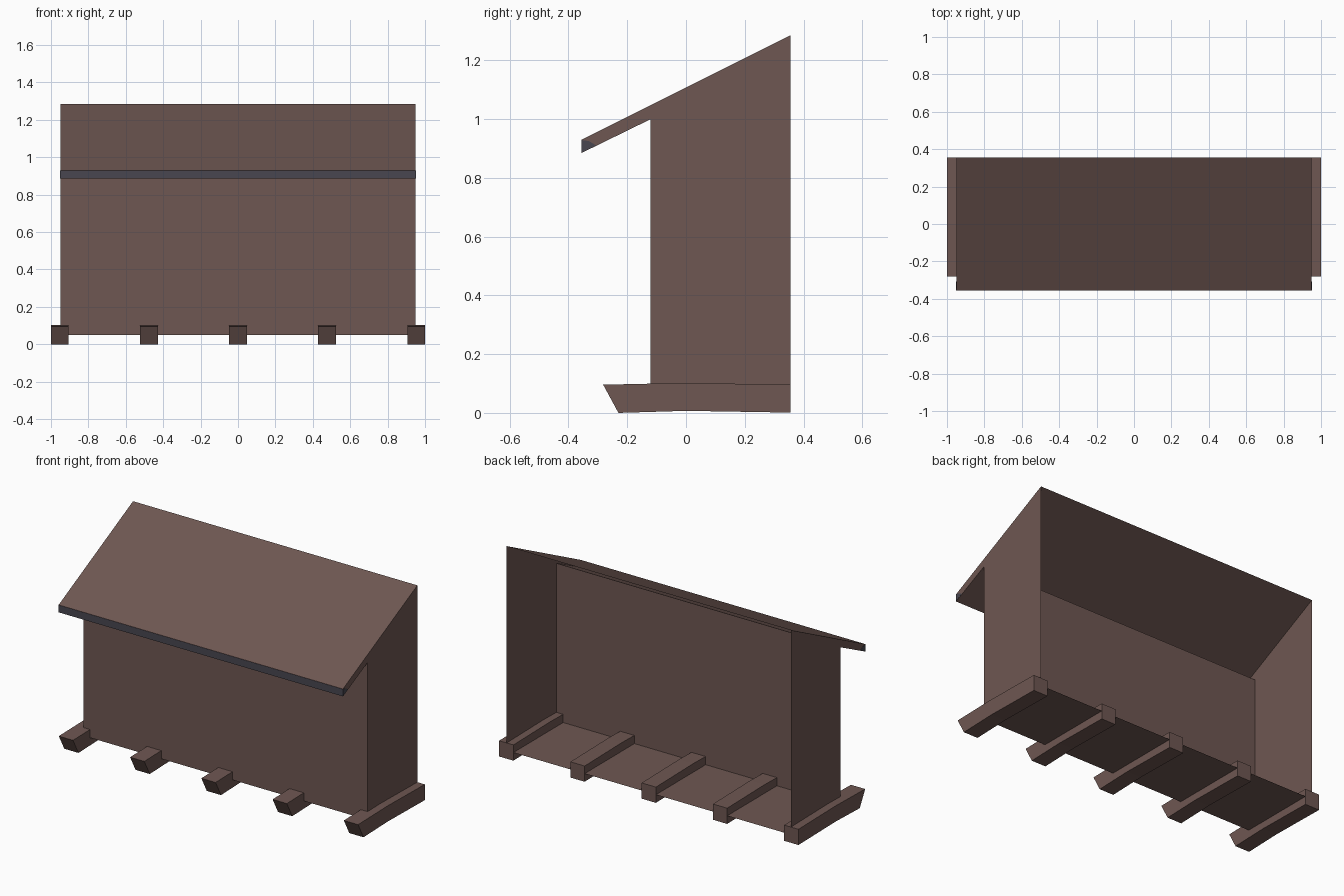
import bpy, bmesh

if "Cube" in bpy.data.objects:
    bpy.data.objects.remove(bpy.data.objects["Cube"])


def material(name, rgb):
    m = bpy.data.materials.new(name)
    m.diffuse_color = (*rgb, 1.0)
    m.use_nodes = True
    m.node_tree.nodes["Principled BSDF"].inputs["Base Color"].default_value = m.diffuse_color
    return m


brown = material("dark_brown_wood", (0.156, 0.095, 0.084))
slate = material("slate_grey", (0.065, 0.062, 0.080))


def prism(name, profile, x0, x1, mat, open_edge=None):
    """Extrude a (y, z) profile along x; open_edge leaves one side out."""
    bm = bmesh.new()
    a = [bm.verts.new((x0, y, z)) for y, z in profile]
    b = [bm.verts.new((x1, y, z)) for y, z in profile]
    n = len(profile)
    bm.faces.new(a)
    bm.faces.new(b[::-1])
    for i in range(n):
        if i != open_edge:
            j = (i + 1) % n
            bm.faces.new((a[j], a[i], b[i], b[j]))
    bmesh.ops.recalc_face_normals(bm, faces=bm.faces)
    # An open shell can be ambiguous, so make the floor face down
    floor = min(bm.faces, key=lambda f: f.calc_center_median().z)
    if floor.normal.z > 0:
        bmesh.ops.reverse_faces(bm, faces=bm.faces)
    mesh = bpy.data.meshes.new(name)
    bm.to_mesh(mesh)
    bm.free()
    mesh.materials.append(mat)
    ob = bpy.data.objects.new(name, mesh)
    bpy.context.collection.objects.link(ob)
    return ob


# Shed shell: floor, front wall, eave, sloping roof and sides, open at the back
prism("shed_shell",
      [(0.355, 0.05), (-0.12, 0.05), (-0.12, 1.0), (-0.355, 0.885),
       (-0.355, 0.93), (0.355, 1.285)],
      -0.95, 0.95, brown, open_edge=5)

# Dark board along the front of the eave
prism("eave_fascia",
      [(-0.356, 0.886), (-0.356, 0.929), (-0.33, 0.925), (-0.307, 0.911)],
      -0.951, 0.951, slate)

# Floor beams, slightly bowed, with slanted front ends
for i in range(5):
    x = -0.9525 + i * 0.47625
    prism(f"floor_beam_{i + 1}",
          [(-0.23, 0.0), (-0.282, 0.096), (0.0, 0.102), (0.355, 0.096),
           (0.355, 0.001), (0.0, 0.007)],
          x - 0.0475, x + 0.0475, brown)
